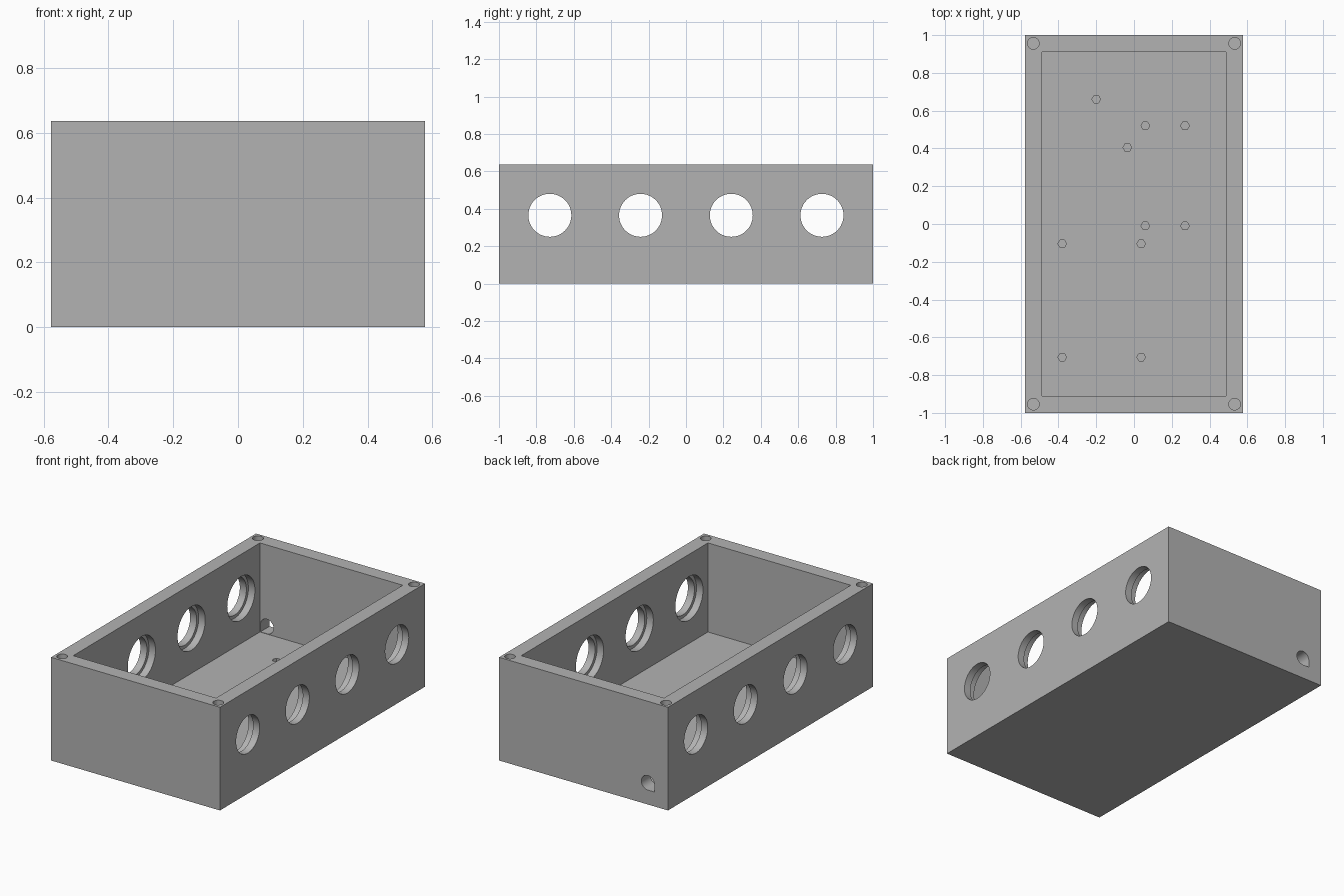
import bpy, bmesh
from math import pi, cos, sin
from mathutils import Matrix

if "Cube" in bpy.data.objects:
    bpy.data.objects.remove(bpy.data.objects["Cube"], do_unlink=True)

WIDTH, LENGTH, HEIGHT = 1.154, 2.0, 0.637
WALL, FLOOR = 0.089, 0.087

grey = bpy.data.materials.new("plain grey")
grey.use_nodes = True
colour = (0.45, 0.45, 0.45, 1)
grey.diffuse_color = colour
grey.node_tree.nodes["Principled BSDF"].inputs["Base Color"].default_value = colour


def add_object(name, bm):
    bmesh.ops.recalc_face_normals(bm, faces=bm.faces)
    mesh = bpy.data.meshes.new(name)
    bm.to_mesh(mesh)
    bm.free()
    mesh.materials.append(grey)
    obj = bpy.data.objects.new(name, mesh)
    bpy.context.collection.objects.link(obj)
    return obj


def block(name, size, centre):
    bm = bmesh.new()
    bmesh.ops.create_cube(bm, size=1, matrix=Matrix.Translation(centre) @ Matrix.Diagonal((*size, 1)))
    return add_object(name, bm)


def cylinder(name, radius, depth, centre, sides, axis="Z"):
    bm = bmesh.new()
    turn = Matrix.Rotation(pi / 2, 4, "Y" if axis == "X" else "Z")
    bmesh.ops.create_cone(bm, cap_ends=True, segments=sides, radius1=radius, radius2=radius,
                          depth=depth, matrix=Matrix.Translation(centre) @ turn)
    return add_object(name, bm)


def cut(target, cutter):
    mod = target.modifiers.new("cut", "BOOLEAN")
    mod.operation = "DIFFERENCE"
    mod.solver = "EXACT"
    mod.object = cutter
    bpy.context.view_layer.objects.active = target
    bpy.ops.object.modifier_apply(modifier=mod.name)
    bpy.data.objects.remove(cutter, do_unlink=True)


# Open-topped box with thick walls
case = block("enclosure_body", (WIDTH, LENGTH, HEIGHT), (0, 0, HEIGHT / 2))
cut(case, block("cavity", (WIDTH - 2 * WALL, LENGTH - 2 * WALL, HEIGHT),
                (0, 0, FLOOR + HEIGHT / 2)))

# Four round ports through both side walls, recessed on the inside
for i in range(4):
    centre = (0, -0.728 + i * 0.485, 0.365)
    cut(case, cylinder("port", 0.115, WIDTH + 0.2, centre, 48, "X"))
    cut(case, cylinder("port_recess", 0.135, WIDTH - WALL, centre, 48, "X"))

# Lid screw holes in the corners of the rim
for x in (-0.533, 0.533):
    for y in (-0.954, 0.956):
        cut(case, cylinder("screw_hole", 0.031, 0.4, (x, y, HEIGHT), 16))

# Small mounting holes in the floor
mounts = [(-0.2, 0.66), (-0.035, 0.405)]
mounts += [(x, y) for x in (0.06, 0.27) for y in (0.52, -0.01)]
mounts += [(x, y) for x in (-0.38, 0.038) for y in (-0.105, -0.705)]
for x, y in mounts:
    cut(case, cylinder("mount_hole", 0.023, 0.1, (x, y, FLOOR), 6))

# Teardrop cable hole through the back wall, pointing into the lower corner
bm = bmesh.new()
r, cx, cz = 0.045, -0.44, 0.134
profile = [(cos(a), sin(a)) for a in (-pi / 2 + i * 1.5 * pi / 18 for i in range(19))]
profile.append((-1, -1))
face = bm.faces.new([bm.verts.new((cx + r * u, 0.85, cz + r * v)) for u, v in profile])
side = bmesh.ops.extrude_face_region(bm, geom=[face])
bmesh.ops.translate(bm, vec=(0, 0.3, 0),
                    verts=[g for g in side["geom"] if isinstance(g, bmesh.types.BMVert)])
cut(case, add_object("cable_hole", bm))

# Smooth bores, sharp edges
bpy.ops.object.select_all(action="DESELECT")
case.select_set(True)
bpy.context.view_layer.objects.active = case
bpy.ops.object.shade_smooth_by_angle(angle=pi / 6)
